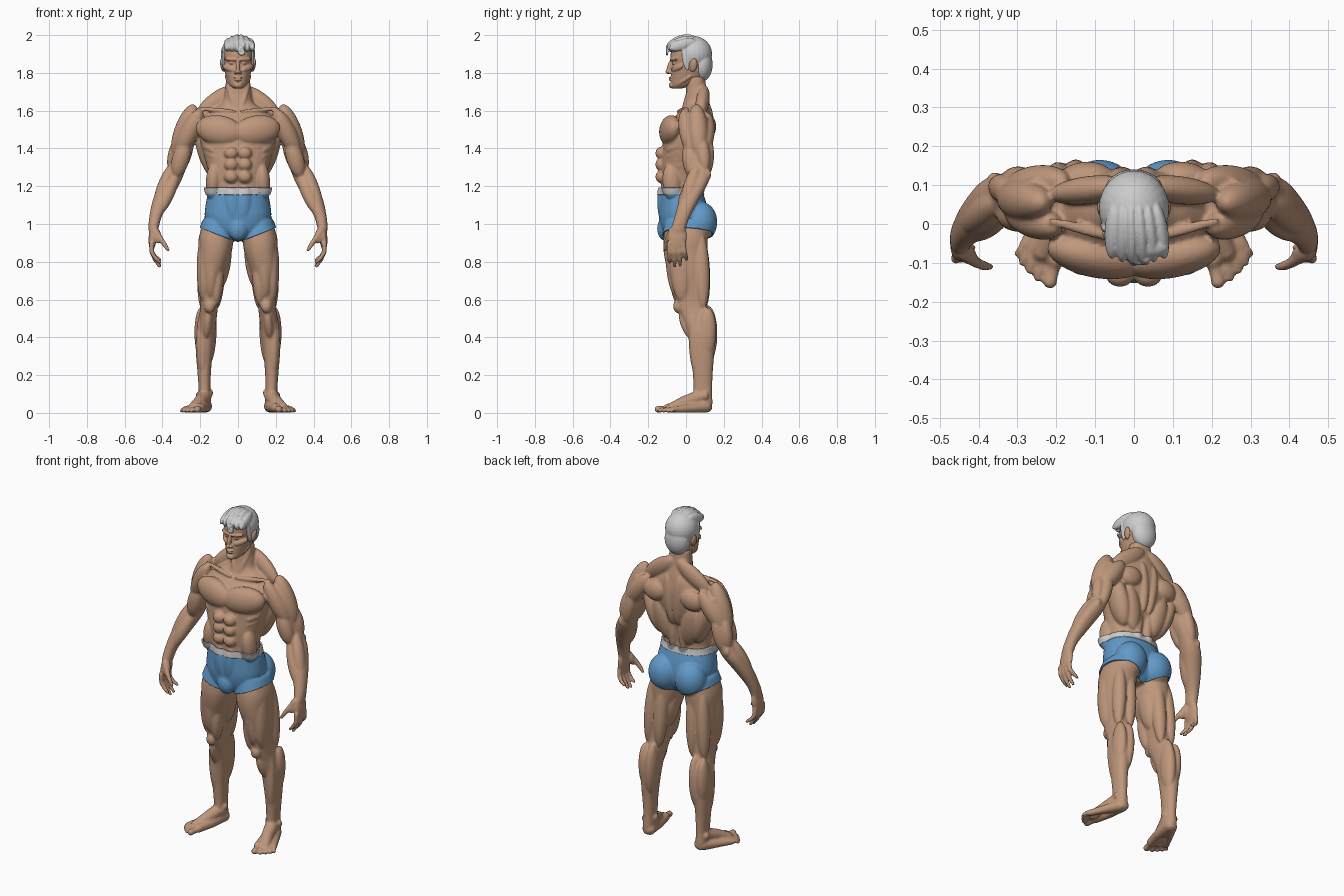
import bpy, bmesh, math
from mathutils import Vector, Matrix


def material(name, rgb):
    m = bpy.data.materials.new(name)
    m.diffuse_color = (*rgb, 1)
    return m


SKIN = material("skin", (0.52, 0.31, 0.20))
BLUE = material("blue cloth", (0.12, 0.32, 0.58))


def loft(bm, rows, n=32, sub=5):
    """Horizontal oval rings (z, x centre, half width, front y, back y), splined."""
    rings, rows = [], [rows[0]] + list(rows) + [rows[-1]]
    for i in range(1, len(rows) - 2):
        a, b, c, d = rows[i - 1:i + 3]
        for k in range(sub + (i == len(rows) - 3)):
            t = k / sub
            z, xc, hw, yf, yb = [
                0.5 * (2 * q + (r - p) * t + (2 * p - 5 * q + 4 * r - s) * t * t
                       + (3 * q - p - 3 * r + s) * t ** 3) for p, q, r, s in zip(a, b, c, d)]
            ring = []
            for j in range(n):
                u = 2 * math.pi * j / n
                cx, cy = [math.copysign(abs(f) ** 0.88, f) for f in (math.cos(u), math.sin(u))]
                ring.append(bm.verts.new((xc + hw * cx, (yf + yb) / 2 + (yb - yf) / 2 * cy, z)))
            rings.append(ring)
    for a, b in zip(rings, rings[1:]):
        for j in range(n):
            bm.faces.new((a[j], a[(j + 1) % n], b[(j + 1) % n], b[j]))
    bm.faces.new(rings[0])
    bm.faces.new(rings[-1])


def ball(bm, c, r):
    m = Matrix.Translation(c) @ Matrix.Diagonal((*r, 1))
    bmesh.ops.create_uvsphere(bm, u_segments=24, v_segments=16, radius=1, matrix=m)


def muscle(bm, p, q, w, d, n=(0, -1, 0)):
    """Ellipsoid from p to q, half width w, half depth d along n."""
    p, q = Vector(p), Vector(q)
    z = (q - p).normalized()
    x = Vector(n).cross(z).normalized()
    m = Matrix((x, z.cross(x), z)).transposed().to_4x4()
    m.translation = (p + q) / 2
    m = m @ Matrix.Diagonal((w, d, (q - p).length * 0.53, 1))
    bmesh.ops.create_uvsphere(bm, u_segments=24, v_segments=20, radius=1, matrix=m)


def chain(bm, *pts):
    """Rounded tube through (x, y, z, r) points."""
    for a, b in zip(pts, pts[1:]):
        p, q = Vector(a[:3]), Vector(b[:3])
        m = (q - p).to_track_quat('Z', 'Y').to_matrix().to_4x4()
        m.translation = (p + q) / 2
        bmesh.ops.create_cone(bm, cap_ends=True, segments=16, radius1=a[3], radius2=b[3],
                              depth=(q - p).length, matrix=m)
    for a in pts:
        ball(bm, a[:3], (a[3],) * 3)


def finish(bm, name, mat, voxel, smooth, mirror=True):
    bmesh.ops.recalc_face_normals(bm, faces=bm.faces)
    me = bpy.data.meshes.new(name)
    bm.to_mesh(me)
    bm.free()
    ob = bpy.data.objects.new(name, me)
    bpy.context.collection.objects.link(ob)
    if mat:
        me.materials.append(mat)
    if mirror:
        ob.modifiers.new("mirror", 'MIRROR').use_mirror_merge = False
    r = ob.modifiers.new("fuse", 'REMESH')
    r.mode, r.voxel_size, r.use_smooth_shade = 'VOXEL', voxel, True
    s = ob.modifiers.new("smooth", 'SMOOTH')
    s.factor, s.iterations = 0.5, smooth
    return ob


# Torso and neck
b = bmesh.new()
loft(b, [(z, 0, w, f, k) for z, w, f, k in (
    (.91, .05, -.06, .06), (.96, .13, -.115, .10), (1.03, .165, -.132, .11), (1.10, .162, -.132, .10),
    (1.17, .148, -.13, .08), (1.22, .148, -.13, .075), (1.30, .162, -.135, .09), (1.38, .186, -.128, .115),
    (1.46, .203, -.12, .135), (1.54, .2, -.085, .14), (1.60, .15, -.03, .132), (1.64, .085, -.012, .125),
    (1.70, .07, 0, .11), (1.78, .062, 0, .10))])
muscle(b, (-.018, -.105, 1.475), (.215, -.06, 1.515), .08, .056)            # pectoral
for z in (1.375, 1.315, 1.25):                                             # abdominals
    ball(b, (.036, -.131, z), (.037, .031, .034))
muscle(b, (.035, -.11, 1.23), (.025, -.115, 1.02), .036, .03)
muscle(b, (.125, -.08, 1.32), (.135, -.07, 1.14), .04, .05)                 # oblique
for i in range(4):                                                         # serratus
    muscle(b, (.185 - .008 * i, -.02, 1.42 - .035 * i), (.125 - .008 * i, -.10, 1.385 - .035 * i), .018, .022)
muscle(b, (.205, .07, 1.50), (.115, .05, 1.24), .05, .065)                  # latissimus
muscle(b, (.12, .105, 1.46), (.06, .07, 1.22), .055, .04)
muscle(b, (.06, .125, 1.53), (.19, .115, 1.5), .06, .04, (0, 1, 0))         # shoulder blade
muscle(b, (.02, .10, 1.72), (.21, .075, 1.575), .05, .036)                  # trapezius
muscle(b, (.04, .115, 1.63), (.02, .10, 1.34), .035, .04)
muscle(b, (.034, .075, 1.42), (.036, .068, 1.16), .03, .03)                 # lower back
muscle(b, (.012, -.045, 1.595), (.22, .01, 1.612), .012, .014)              # collarbone
muscle(b, (.012, -.018, 1.59), (.06, .04, 1.76), .014, .016)                # neck cord
ball(b, (.088, .078, 1.01), (.084, .078, .098))                            # glute
ball(b, (0, -.108, .975), (.045, .035, .055))

# Arms
loft(b, [(1.56, .24, .05, .0, .12), (1.45, .28, .052, 0, .125), (1.36, .298, .052, .01, .128),
         (1.28, .33, .05, .022, .13), (1.22, .36, .055, .0, .118), (1.13, .402, .048, -.035, .07),
         (1.04, .436, .033, -.06, .022), (.98, .447, .027, -.078, .0), (.95, .45, .02, -.08, -.005)])
muscle(b, (.20, -.01, 1.60), (.315, .035, 1.37), .05, .048)                 # deltoid, three heads
muscle(b, (.235, .055, 1.625), (.33, .07, 1.36), .055, .055)
muscle(b, (.18, .115, 1.58), (.32, .095, 1.38), .05, .046)
muscle(b, (.275, .015, 1.44), (.33, .03, 1.25), .046, .042)                 # biceps
muscle(b, (.275, .115, 1.46), (.325, .11, 1.26), .036, .036)                # triceps
muscle(b, (.32, .085, 1.45), (.355, .10, 1.28), .034, .036)
muscle(b, (.35, .06, 1.31), (.435, -.01, 1.08), .036, .04)                  # forearm
muscle(b, (.325, .045, 1.27), (.415, -.03, 1.06), .036, .036)
ball(b, (.358, .115, 1.26), (.02, .018, .028))

# Hands
muscle(b, (.447, -.04, 1.0), (.457, -.05, .86), .05, .021, (1, 0, 0))
muscle(b, (.44, -.06, .98), (.42, -.095, .90), .024, .02)
chain(b, (.44, -.075, .965, .018), (.405, -.10, .915, .014), (.385, -.108, .885, .0125), (.37, -.11, .862, .009))
for by, ty, tz in ((-.089, -.088, .79), (-.064, -.06, .768), (-.039, -.03, .774), (-.015, .004, .803)):
    chain(b, (.458, by, .895, .014), (.456, by * .6 + ty * .4, .85, .0125),
          (.438, by * .2 + ty * .8, (tz + .85) / 2, .0115), (.415, ty, tz + .008, .009))

# Legs
loft(b, [(1.02, .1, .078, -.10, .11), (.93, .115, .092, -.118, .115), (.85, .122, .088, -.118, .112),
         (.75, .138, .074, -.098, .105), (.65, .146, .055, -.068, .105), (.57, .152, .047, -.05, .112),
         (.50, .161, .048, -.02, .14), (.42, .173, .052, .01, .155), (.32, .178, .045, .025, .15),
         (.22, .179, .036, .035, .142), (.12, .177, .031, .04, .138), (.05, .178, .034, .03, .14),
         (.01, .178, .03, .04, .135)])
muscle(b, (.125, -.075, .97), (.147, -.05, .62), .042, .045)                # quadriceps
muscle(b, (.178, -.03, .95), (.183, -.02, .60), .038, .06)
muscle(b, (.10, -.05, .82), (.117, -.035, .575), .032, .042)
muscle(b, (.06, .01, .93), (.10, .03, .66), .042, .06)                      # inner thigh
muscle(b, (.10, .075, .95), (.115, .095, .56), .04, .042)                   # hamstrings
muscle(b, (.165, .075, .95), (.187, .09, .56), .038, .042)
ball(b, (.15, -.042, .565), (.03, .026, .036))                             # kneecap
muscle(b, (.155, -.03, .53), (.168, .02, .40), .022, .022)
muscle(b, (.142, .115, .56), (.158, .108, .26), .036, .055)                 # calf
muscle(b, (.197, .115, .55), (.192, .10, .28), .036, .052)
muscle(b, (.195, .035, .52), (.185, .055, .2), .03, .03)
ball(b, (.148, .085, .105), (.016, .022, .022))                            # ankle bones
ball(b, (.208, .10, .09), (.016, .02, .022))

# Feet
chain(b, (.172, .105, .036, .035), (.18, .0, .03, .028), (.202, -.09, .026, .025))
chain(b, (.186, .10, .032, .032), (.235, .02, .024, .023), (.275, -.05, .019, .018))
chain(b, (.178, .075, .085, .038), (.205, -.01, .055, .034), (.235, -.07, .03, .027))
for x, y, dx, dy, r in ((.205, -.10, .011, -.048, .0185), (.235, -.092, .012, -.045, .0125),
                        (.254, -.078, .014, -.04, .012), (.27, -.064, .016, -.034, .0115),
                        (.283, -.05, .014, -.026, .011)):
    chain(b, (x, y, .022, r), (x + dx * .6, y + dy * .6, .02, r * .9), (x + dx, y + dy, r, r))
body = finish(b, "body", SKIN, .0065, 3)

# Head
b = bmesh.new()
loft(b, [(z, 0, w, f, k) for z, w, f, k in (
    (1.718, .024, -.07, -.02), (1.735, .044, -.078, .03), (1.77, .06, -.079, .09), (1.81, .071, -.078, .115),
    (1.85, .077, -.071, .12), (1.885, .079, -.082, .125), (1.93, .076, -.072, .12), (1.97, .05, -.03, .09))])
muscle(b, (0, -.07, 1.875), (0, -.098, 1.795), .011, .015)                  # nose
ball(b, (0, -.096, 1.806), (.012, .013, .010))
ball(b, (.013, -.086, 1.803), (.009, .012, .008))
muscle(b, (.004, -.082, 1.870), (.07, -.052, 1.874), .010, .012)            # brow
ball(b, (.032, -.062, 1.852), (.014, .012, .0085))                         # eye
muscle(b, (.025, -.074, 1.815), (.078, -.02, 1.838), .017, .014)            # cheekbone
muscle(b, (-.022, -.082, 1.774), (.022, -.082, 1.774), .005, .009)          # lips
muscle(b, (-.018, -.082, 1.763), (.018, -.082, 1.763), .0055, .009)
ball(b, (0, -.074, 1.735), (.024, .017, .017))                             # chin
muscle(b, (.062, .03, 1.79), (.018, -.068, 1.732), .02, .014)               # jaw
muscle(b, (.078, .035, 1.808), (.088, .045, 1.875), .020, .011, (1, 0, 0))  # ear
finish(b, "head", SKIN, .0035, 2)

# Hair with swept front wave, sideburns and forehead curl
b = bmesh.new()
ball(b, (0, .04, 1.90), (.091, .098, .095))
ball(b, (0, .085, 1.845), (.076, .056, .09))
for i in range(6):
    x = -.065 + .027 * i
    h = .014 * math.sin(i / 5 * math.pi)
    muscle(b, (x + .008, -.085 - h, 1.93), (x * .8, .05, 1.968 + h), .021, .03 + h, (0, 0, 1))
muscle(b, (-.07, -.05, 1.935), (.085, -.06, 1.95), .034, .035)
curl = [(.022 + r * math.cos(a), -.1, 1.912 + r * math.sin(a), .0065)
        for a, r in ((.9 * i + 1.6, .022 - .0022 * i) for i in range(8))]
chain(b, (.03, -.09, 1.95, .012), *curl)
for s in (-1, 1):
    muscle(b, (s * .077, -.012, 1.93), (s * .077, .008, 1.815), .017, .009, (s, 0, 0))
finish(b, "hair", None, .004, 2, mirror=False)

# Clothing: cut from the body surface and pushed outward
dg = bpy.context.evaluated_depsgraph_get()
skin_mesh = bpy.data.meshes.new_from_object(body.evaluated_get(dg))


def garment(name, planes, offset, mat):
    bm = bmesh.new()
    bm.from_mesh(skin_mesh)
    for _ in range(4):
        bmesh.ops.smooth_vert(bm, verts=bm.verts, factor=.5, use_axis_x=True, use_axis_y=True, use_axis_z=True)
    bm.normal_update()
    for v, n in [(v, v.normal.copy()) for v in bm.verts]:
        v.co += n * offset
    for co, no in planes + [((0, 0, 0), (1, 0, 0)), ((.265, 0, 0), (-1, 0, 0))]:
        bmesh.ops.bisect_plane(bm, geom=bm.verts[:] + bm.edges[:] + bm.faces[:], plane_co=co,
                               plane_no=no, clear_inner=True)
    me = bpy.data.meshes.new(name)
    bm.to_mesh(me)
    bm.free()
    me.materials.clear()
    if mat:
        me.materials.append(mat)
    ob = bpy.data.objects.new(name, me)
    bpy.context.collection.objects.link(ob)
    ob.modifiers.new("mirror", 'MIRROR')
    s = ob.modifiers.new("thickness", 'SOLIDIFY')
    s.thickness, s.offset = .008, -1
    me.polygons.foreach_set("use_smooth", [True] * len(me.polygons))


garment("shorts", [((0, 0, 1.16), (0, 0, -1)), ((.03, 0, .915), (-.38, 0, 1))], .010, BLUE)
garment("waistband", [((0, 0, 1.192), (0, 0, -1)), ((0, 0, 1.155), (0, 0, 1))], .013, None)
